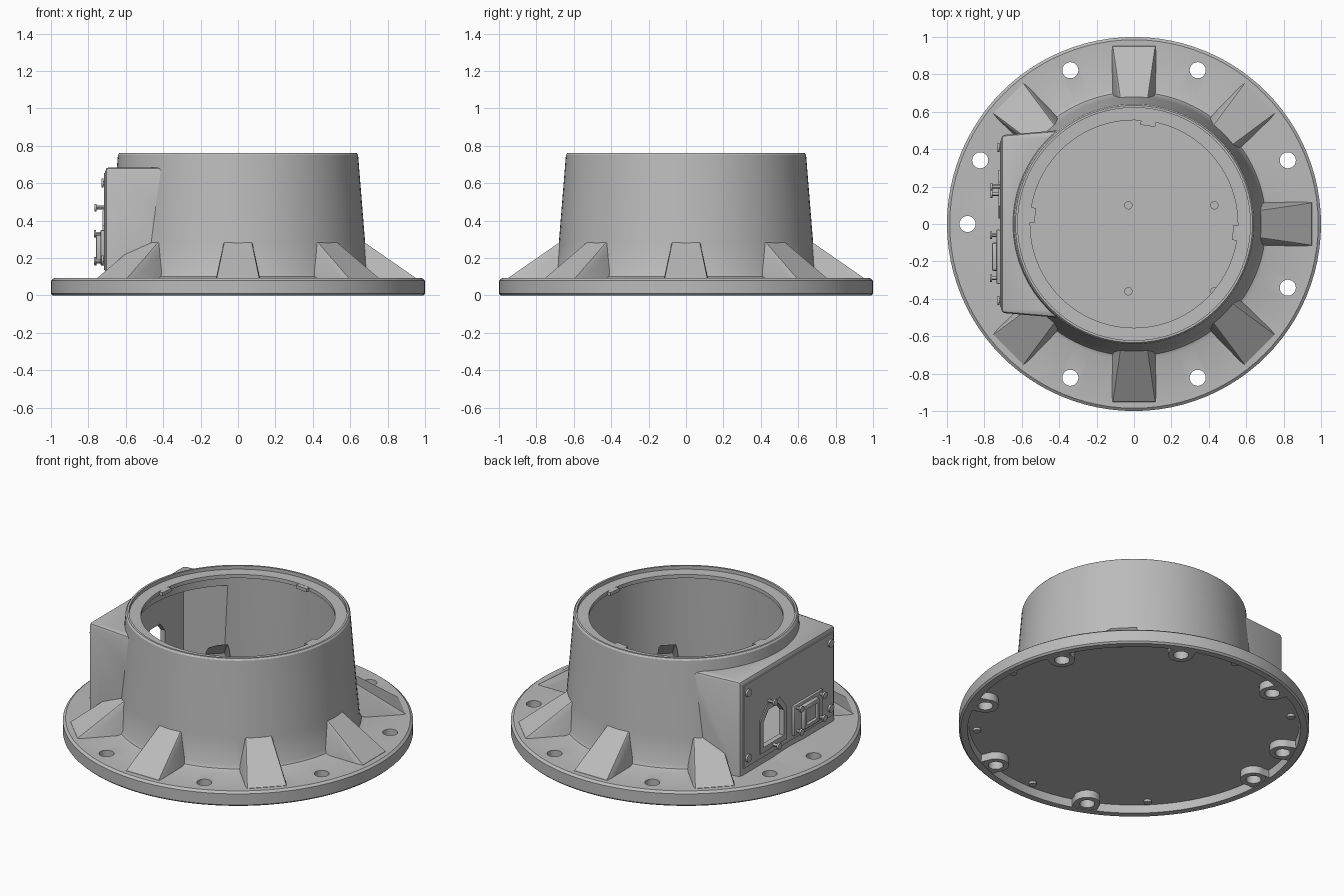
import bpy, bmesh
from math import sin, cos, pi, radians
from mathutils import Matrix, Vector

if "Cube" in bpy.data.objects:
    bpy.data.objects.remove(bpy.data.objects["Cube"], do_unlink=True)

grey = bpy.data.materials.new("cast_grey")
grey.use_nodes = True
COLOUR = (0.5, 0.5, 0.5, 1)
grey.diffuse_color = COLOUR
grey.node_tree.nodes["Principled BSDF"].inputs["Base Color"].default_value = COLOUR


def finish(bm, name):
    bmesh.ops.recalc_face_normals(bm, faces=bm.faces)
    mesh = bpy.data.meshes.new(name)
    bm.to_mesh(mesh)
    bm.free()
    mesh.materials.append(grey)
    ob = bpy.data.objects.new(name, mesh)
    bpy.context.collection.objects.link(ob)
    return ob


def lathe(name, profile, seg=96):
    """Solid of revolution; the profile starts and ends on the axis."""
    bm = bmesh.new()
    vs = [bm.verts.new((r, 0, z)) for r, z in profile]
    edges = [bm.edges.new(p) for p in zip(vs, vs[1:])]
    bmesh.ops.spin(bm, geom=vs + edges, axis=(0, 0, 1), cent=(0, 0, 0),
                   angle=2 * pi, steps=seg, use_duplicate=False)
    bmesh.ops.remove_doubles(bm, verts=bm.verts, dist=1e-4)
    return finish(bm, name)


def hull(name, points, turn=0.0, bevel=0.0):
    """Convex solid around points, turned about z."""
    bm = bmesh.new()
    rot = Matrix.Rotation(turn, 3, 'Z')
    for p in points:
        bm.verts.new(rot @ Vector(p))
    bmesh.ops.convex_hull(bm, input=bm.verts)
    bmesh.ops.dissolve_limit(bm, angle_limit=0.01, verts=bm.verts, edges=bm.edges)
    if bevel:
        bmesh.ops.bevel(bm, geom=bm.edges[:], offset=bevel, segments=2,
                        profile=0.5, affect='EDGES')
    return finish(bm, name)


def rod(name, r, depth, loc, along_x=False, seg=24):
    bm = bmesh.new()
    m = Matrix.Translation(loc)
    if along_x:
        m = m @ Matrix.Rotation(pi / 2, 4, 'Y')
    bmesh.ops.create_cone(bm, cap_ends=True, segments=seg, radius1=r, radius2=r,
                          depth=depth, matrix=m)
    return finish(bm, name)


def block(name, x0, x1, y0, y1, z0, z1, turn=0.0, bevel=0.0):
    return hull(name, [(x, y, z) for x in (x0, x1) for y in (y0, y1)
                       for z in (z0, z1)], turn, bevel)


def combine(target, tool, op, keep=False):
    mod = target.modifiers.new("cut", 'BOOLEAN')
    mod.operation, mod.object, mod.solver = op, tool, 'EXACT'
    bpy.context.view_layer.objects.active = target
    bpy.ops.object.modifier_apply(modifier=mod.name)
    if not keep:
        bpy.data.objects.remove(tool, do_unlink=True)


def polar(r, deg, z):
    return (r * cos(radians(deg)), r * sin(radians(deg)), z)


def rib(name, rows, deg):
    """Tapered rib from rows of (radius, half width, height)."""
    return hull(name, [(r, s * w, z) for r, w, z in rows for s in (-1, 1)], radians(deg))


# Flange and tapered cup
housing = lathe("housing", [(0, .05), (.945, .05), (.95, 0), (.99, 0), (1, .01), (1, .08),
                            (.985, .092), (.725, .092), (.705, .1), (.695, .12), (.68, .28),
                            (.642, .752), (.634, .762), (0, .762)])
RIBS = (0, 45, 90, 135, 225, 270, 315)
for a in RIBS:
    combine(housing, rib("rib", [(.63, .07, .312), (.67, .072, .288), (.95, .113, .094), (.63, .12, .06),
                                 (.96, .125, .06)], a), 'UNION')

# Side box for the connector panel
box = hull("side_box", [(x, s * y, z) for x, y in ((-.71, .475), (-.3, .51))
                        for s in (-1, 1) for z in (.06, .685)], bevel=.02)
combine(housing, box, 'UNION')

# Bosses under the bolt holes
HOLES = (22.5, 67.5, 112.5, 157.5, 180, 247.5, 292.5, 337.5)
for a in HOLES:
    combine(housing, rod("boss", .075, .058, polar(.89, a, .032)), 'UNION')
    combine(housing, block("boss_web", .89, .97, -.074, .074, .004, .062, radians(a)), 'UNION')

# Hollow interior: cup, ribs and box
cavity = lathe("cavity", [(0, .075), (.61, .075), (.6, .3), (.585, .71), (.555, .715),
                          (.555, .738), (.622, .74), (.622, .8), (0, .8)])
combine(housing, cavity, 'DIFFERENCE')
for a in RIBS:
    combine(housing, rib("rib_hollow", [(.55, .045, .3), (.64, .045, .255), (.84, .07, .11),
                                        (.55, .08, .082), (.84, .08, .082)], a), 'DIFFERENCE')
combine(housing, block("box_hollow", -.69, -.3, -.445, .445, .085, .655), 'DIFFERENCE')
for a in HOLES:
    combine(housing, rod("bolt_hole", .043, .4, polar(.89, a, 0)), 'DIFFERENCE')

# Connector panel with an inlet opening
panel = block("connector_panel", -.717, -.705, -.445, .445, .135, .655)


def inlet_shape(name, x0, x1, grow):
    outline = [(-.1, .2), (.1, .2), (.1, .36), (.05, .42), (-.05, .42), (-.1, .36)]
    k = 1 + grow
    return hull(name, [(x, .16 + y * k, .31 + (z - .31) * k)
                       for x in (x0, x1) for y, z in outline])


frame = inlet_shape("inlet_frame", -.724, -.714, .3)
opening = inlet_shape("inlet_opening", -.8, -.6, 0)
for ob in (housing, panel):
    combine(ob, opening, 'DIFFERENCE', keep=True)
combine(frame, opening, 'DIFFERENCE')

# Data socket: base plate, raised collar, recess
socket = block("data_socket", -.735, -.714, -.32, -.03, .16, .35, bevel=.006)
combine(socket, block("collar", -.76, -.72, -.25, -.1, .18, .33, bevel=.01), 'UNION')
combine(socket, block("recess", -.8, -.74, -.23, -.12, .205, .305), 'DIFFERENCE')


def screw(name, y, z, reach, r=.02):
    rod(name, r, .012, (-reach + .006, y, z), True, 16)
    rod(name + "_shank", r * .5, reach - .7, (-(reach + .7) / 2, y, z), True, 12)


# Screws on the panel
for y in (-.41, .41):
    for z in (.19, .6):
        screw("panel_screw", y, z, .73, .024)
for z in (.18, .47):
    screw("inlet_screw", .2 if z > .3 else .16, z, .768, .02)
for y in (-.29, -.06):
    for z in (.185, .33):
        screw("socket_screw", y, z, .77, .02)

# Floor standoffs inside the cup
for x in (-.03, .43):
    for y in (-.36, .1):
        rod("standoff", .022, .03, (x, y, .085))

# Locating tabs on the ledge
for a in (82, 175, 355):
    block("ledge_tab", .53, .57, -.04, .04, .716, .737, radians(a))

# Underside cover screws
for i in range(8):
    if i != 4:
        rod("cover_screw", .022, .02, polar(.9, i * 45, .045), seg=16)

bpy.ops.object.select_all(action='DESELECT')
for ob in bpy.context.collection.objects:
    if ob.type == 'MESH' and grey.name in ob.data.materials:
        ob.select_set(True)
        bpy.context.view_layer.objects.active = ob
bpy.ops.object.shade_smooth_by_angle(angle=radians(30))
